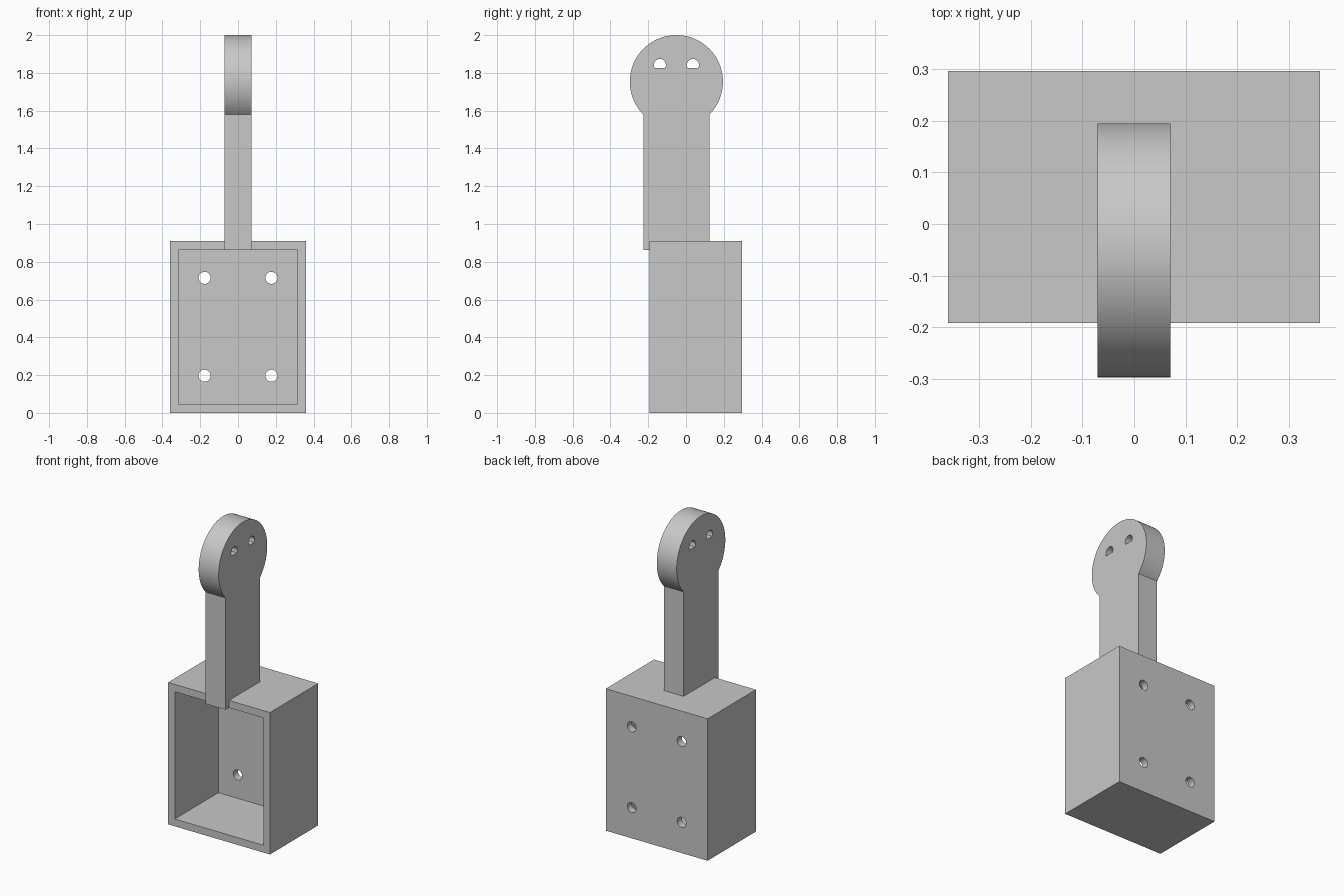
import bpy
from math import pi, sin, cos, asin

old = bpy.data.objects.get("Cube")
if old:
    bpy.data.objects.remove(old)

# Single grey material
grey = bpy.data.materials.new("light_grey")
grey.use_nodes = True
colour = (0.58, 0.58, 0.58, 1)
grey.diffuse_color = colour
grey.node_tree.nodes["Principled BSDF"].inputs["Base Color"].default_value = colour


def prism(name, outline, a, b, axis):
    """Extrude a 2D outline from a to b: (y, z) along x, or (x, z) along y."""
    def place(p, d):
        return (d, p[0], p[1]) if axis == "x" else (p[0], d, p[1])
    n = len(outline)
    verts = [place(p, a) for p in outline] + [place(p, b) for p in outline]
    faces = [list(range(n)), list(range(n, 2 * n))]
    faces += [(i, (i + 1) % n, (i + 1) % n + n, i + n) for i in range(n)]
    mesh = bpy.data.meshes.new(name)
    mesh.from_pydata(verts, [], faces)
    obj = bpy.data.objects.new(name, mesh)
    bpy.context.collection.objects.link(obj)
    mesh.materials.append(grey)
    # Consistent outward normals
    bpy.context.view_layer.objects.active = obj
    bpy.ops.object.select_all(action="DESELECT")
    obj.select_set(True)
    bpy.ops.object.mode_set(mode="EDIT")
    bpy.ops.mesh.select_all(action="SELECT")
    bpy.ops.mesh.normals_make_consistent(inside=False)
    bpy.ops.object.mode_set(mode="OBJECT")
    return obj


def arc(cx, cz, r, start, end, steps):
    angles = [start + (end - start) * i / steps for i in range(steps + 1)]
    return [(cx + r * cos(t), cz + r * sin(t)) for t in angles]


def rect(x0, x1, z0, z1):
    return [(x0, z0), (x1, z0), (x1, z1), (x0, z1)]


def cut(target, cutters):
    for c in cutters:
        mod = target.modifiers.new("cut", "BOOLEAN")
        mod.operation, mod.solver, mod.object = "DIFFERENCE", "EXACT", c
        bpy.context.view_layer.objects.active = target
        bpy.ops.object.modifier_apply(modifier=mod.name)
        bpy.data.objects.remove(c)
    bpy.ops.object.select_all(action="DESELECT")
    target.select_set(True)
    bpy.ops.object.shade_smooth_by_angle(angle=pi / 6)


# Open-fronted box with four screw holes in its back wall
W, H, FRONT, BACK, WALL = 0.361, 0.91, -0.192, 0.297, 0.047
box = prism("box", rect(-W, W, 0, H), FRONT, BACK, "y")
cutters = [prism("cavity_cutter", rect(WALL - W, W - WALL, WALL, H - WALL),
                 FRONT - 0.1, BACK - WALL, "y")]
for x in (-0.177, 0.177):
    for z in (0.197, 0.715):
        ring = arc(x, z, 0.032, 0, 2 * pi, 32)[:-1]
        cutters.append(prism("screw_cutter", ring, 0.2, 0.4, "y"))
cut(box, cutters)

# Upright arm with a round head, resting through the box's top wall
CY, CZ, R, HALF, THICK = -0.051, 1.7535, 0.2465, 0.175, 0.0705
join = asin(HALF / R) - pi / 2
outline = [(CY - HALF, H - WALL), (CY + HALF, H - WALL)]
outline += arc(CY, CZ, R, join, pi - join, 80)
arm = prism("arm", outline, -THICK, THICK, "x")

# Two flat-bottomed holes in the head
flat = asin(-0.5)
cut(arm, [prism("head_hole_cutter", arc(CY + s * 0.0875, 1.842, 0.032, flat, pi - flat, 24),
                -0.2, 0.2, "x") for s in (-1, 1)])
